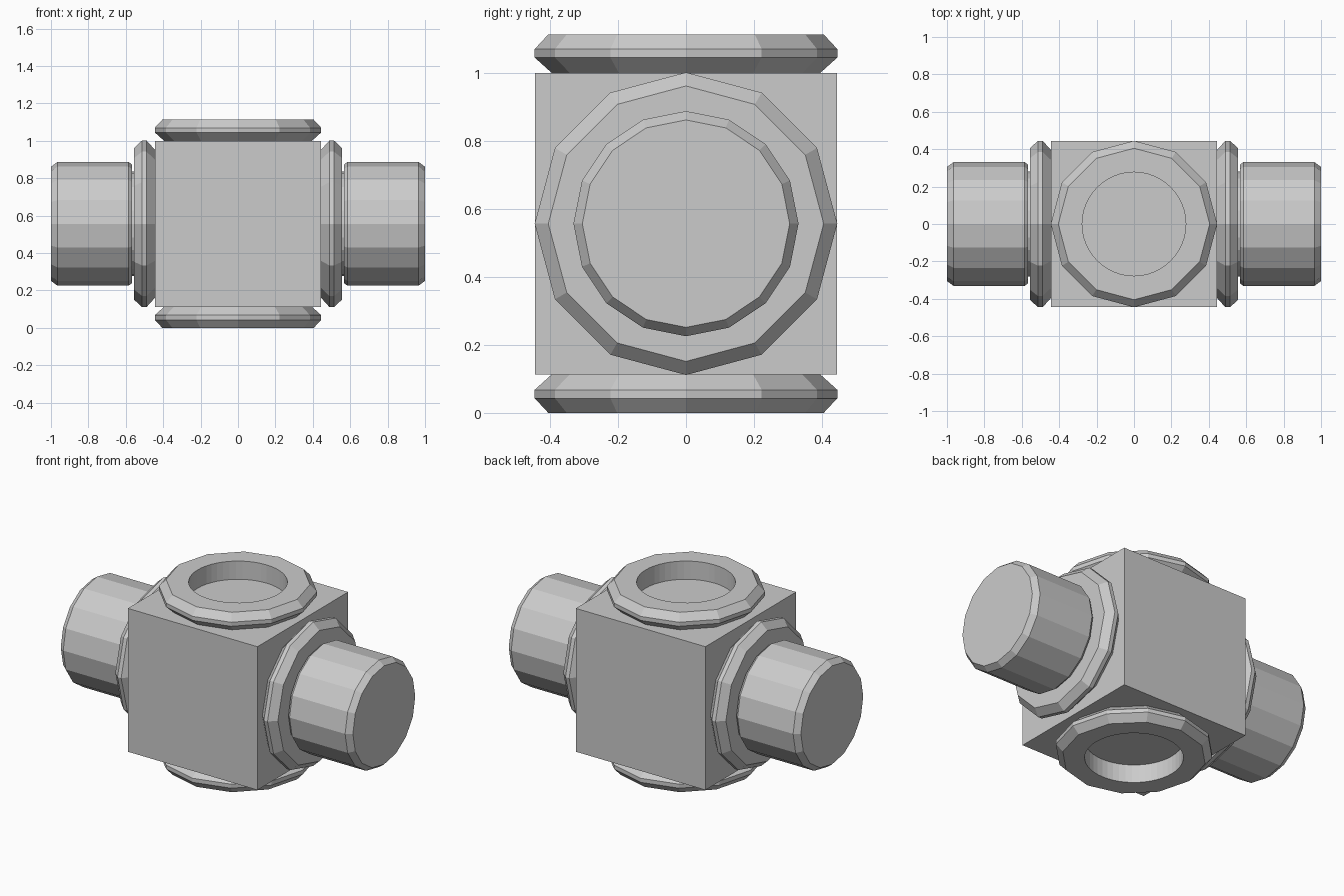
import bpy, bmesh, math
from mathutils import Matrix, Vector

if "Cube" in bpy.data.objects:
    bpy.data.objects.remove(bpy.data.objects["Cube"])

MID = 0.5565      # height of the hub centre
HALF = 0.4435     # half size of the hub cube


def turned(name, profile, axis, steps=48):
    """Turn (radius, distance, sides) points about an axis through the hub centre."""
    bm = bmesh.new()
    rings = []
    for r, h, sides in profile:
        seg = 2 * math.pi / sides
        ring = []
        for i in range(steps):
            a = 2 * math.pi * i / steps
            # keep the points on the straight sides of a regular polygon
            rr = r * math.cos(seg / 2) / math.cos(a % seg - seg / 2)
            ring.append(bm.verts.new((rr * math.cos(a), rr * math.sin(a), h)))
        rings.append(ring)
    for a, b in zip(rings, rings[1:]):
        for i in range(steps):
            j = (i + 1) % steps
            bm.faces.new((a[i], a[j], b[j], b[i]))
    if profile[-1][0] > 0.279:
        bm.faces.new(rings[-1])
    rot = Vector((0, 0, 1)).rotation_difference(Vector(axis)).to_matrix().to_4x4()
    bm.transform(Matrix.Translation((0, 0, MID)) @ rot)
    mesh = bpy.data.meshes.new(name)
    bm.to_mesh(mesh)
    bm.free()
    obj = bpy.data.objects.new(name, mesh)
    bpy.context.collection.objects.link(obj)
    return obj


# Central hub block
bpy.ops.mesh.primitive_cube_add(size=2 * HALF, location=(0, 0, MID))
bpy.context.object.name = "hub_block"


def collar(bore):
    """Chamfered collar seated on the hub, with a round bore down to the hub face."""
    return [(0.395, HALF, 12), (0.445, HALF + 0.045, 12), (0.445, HALF + 0.07, 12),
            (0.405, HALF + 0.113, 12), (bore, HALF + 0.113, 48), (bore, HALF, 48)]


# Pipe stub: narrow neck, then a barrel with chamfered rims and a closed end
stub = [(0.28, HALF + 0.1, 24), (0.28, 0.568, 24), (0.318, 0.568, 16), (0.331, 0.585, 16),
        (0.331, 0.965, 16), (0.305, 1.0, 16)]

# Open collars above and below, collars with pipe stubs left and right
for name, axis in (("top", (0, 0, 1)), ("bottom", (0, 0, -1))):
    turned(name + "_collar", collar(0.277), axis)
for name, axis in (("right", (1, 0, 0)), ("left", (-1, 0, 0))):
    turned(name + "_collar", collar(0.275), axis)
    turned(name + "_pipe", stub, axis)

# Consistent outward faces: the profiles run from the hub outwards
for obj in bpy.context.collection.objects:
    bm = bmesh.new()
    bm.from_mesh(obj.data)
    if obj.name.endswith("pipe"):
        bmesh.ops.recalc_face_normals(bm, faces=bm.faces)
    bm.to_mesh(obj.data)
    bm.free()
